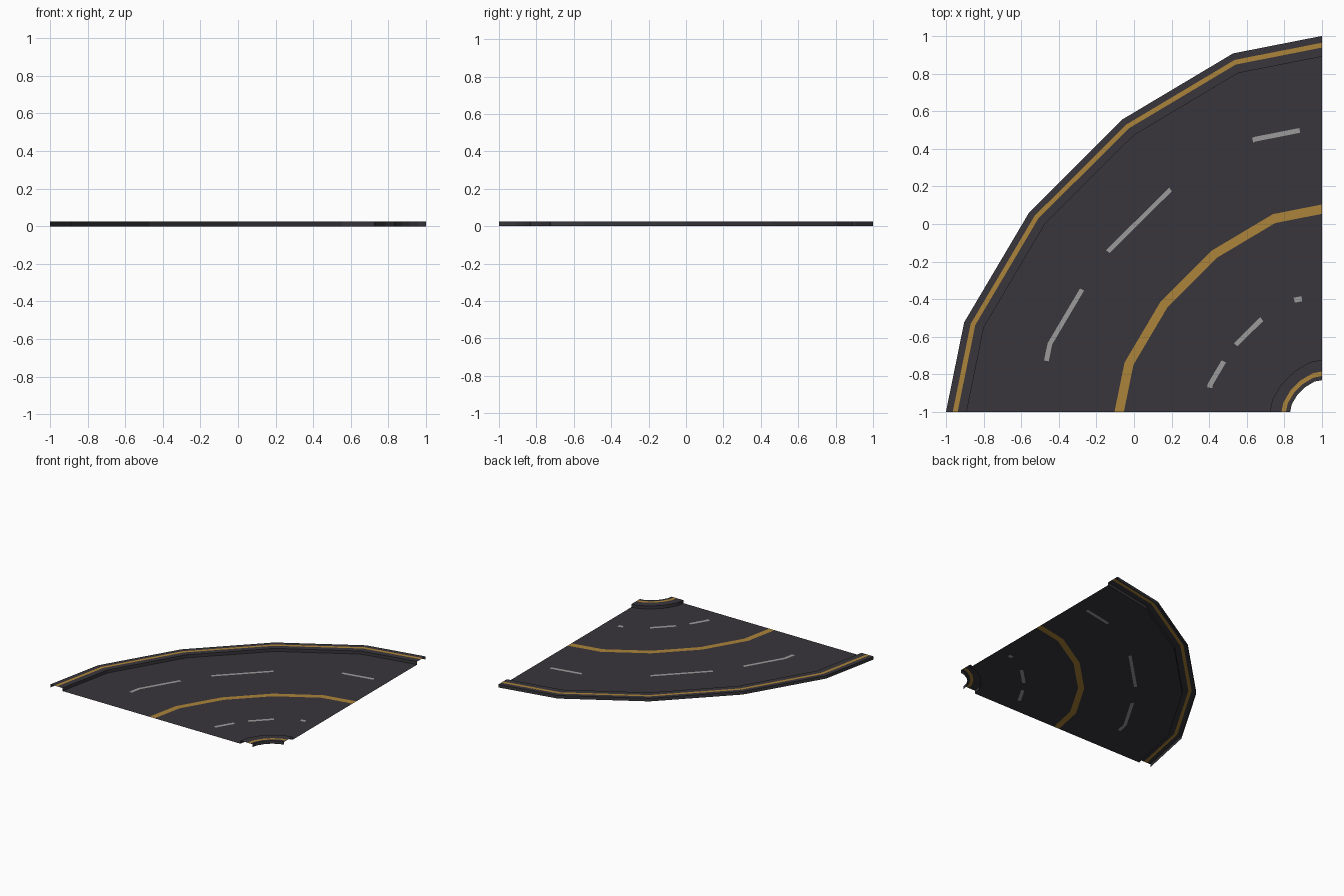
import bpy
import bmesh

if "Cube" in bpy.data.objects:
    bpy.data.objects.remove(bpy.data.objects["Cube"])

# Outer edge of the bend, measured from the turning corner at (1, -1);
# every other line on the road is a scaled copy of it.
EDGE = [(2, 0), (1.903, 0.477), (1.557, 1.062), (1.06, 1.557), (0.473, 1.907), (0, 2)]
CURB_H = 0.025


def material(name, rgb):
    m = bpy.data.materials.new(name)
    m.diffuse_color = (*rgb, 1)
    m.use_nodes = True
    m.node_tree.nodes["Principled BSDF"].inputs["Base Color"].default_value = m.diffuse_color
    return m


MATS = [material("asphalt", (0.040, 0.037, 0.045)),
        material("yellow_paint", (0.41, 0.23, 0.041)),
        material("grey_white_paint", (0.33, 0.33, 0.33))]
ASPHALT, YELLOW, WHITE = range(3)


def point(u, s, z):
    """u runs along the bend (0..5), s is the scale from the corner."""
    i = min(int(u), len(EDGE) - 2)
    f = u - i
    x, y = (a + (b - a) * f for a, b in zip(EDGE[i], EDGE[i + 1]))
    return (1 - x * s, -1 + y * s, z)


def sweep(name, profile, stations, rule):
    """Sweep a (scale, height) profile round the bend, colouring faces by rule."""
    bm = bmesh.new()
    rows = [[bm.verts.new(point(u, s, z)) for s, z in profile] for u in stations]
    for i in range(len(stations) - 1):
        for j in range(len(profile) - 1):
            f = bm.faces.new((rows[i][j], rows[i + 1][j], rows[i + 1][j + 1], rows[i][j + 1]))
            f.material_index = rule((stations[i] + stations[i + 1]) / 2, j)
    me = bpy.data.meshes.new(name)
    bm.to_mesh(me)
    bm.free()
    for m in MATS:
        me.materials.append(m)
    ob = bpy.data.objects.new(name, me)
    bpy.context.collection.objects.link(ob)
    return ob


# Road deck with the centre line and lane dashes cut into it
inner_dashes = [(0.87, 1.66), (2.17, 3.06), (4.0, 4.27)]
outer_dashes = [(0.75, 1.65), (2.12, 3.0), (3.98, 4.67)]
stations = sorted({float(k) for k in range(6)} |
                  {u for d in inner_dashes + outer_dashes for u in d})
scales = [0.139, 0.305, 0.319, 0.527, 0.552, 0.754, 0.767, 0.945]


def road_rule(u, band):
    if band == 3:
        return YELLOW
    dashes = {1: inner_dashes, 5: outer_dashes}.get(band, [])
    return WHITE if any(a < u < b for a, b in dashes) else ASPHALT


sweep("road_deck", [(s, 0) for s in scales], stations, road_rule)


# Raised curbs: two walls and a top with a yellow line
def curb(name, inner, line_a, line_b, outer):
    profile = [(inner, 0), (inner, CURB_H), (line_a, CURB_H),
               (line_b, CURB_H), (outer, CURB_H), (outer, 0)]
    sweep(name, profile, range(6), lambda u, j: YELLOW if j == 2 else ASPHALT)


curb("outer_curb", 0.945, 0.969, 0.982, 1.0)
curb("inner_curb", 0.085, 0.096, 0.108, 0.139)
